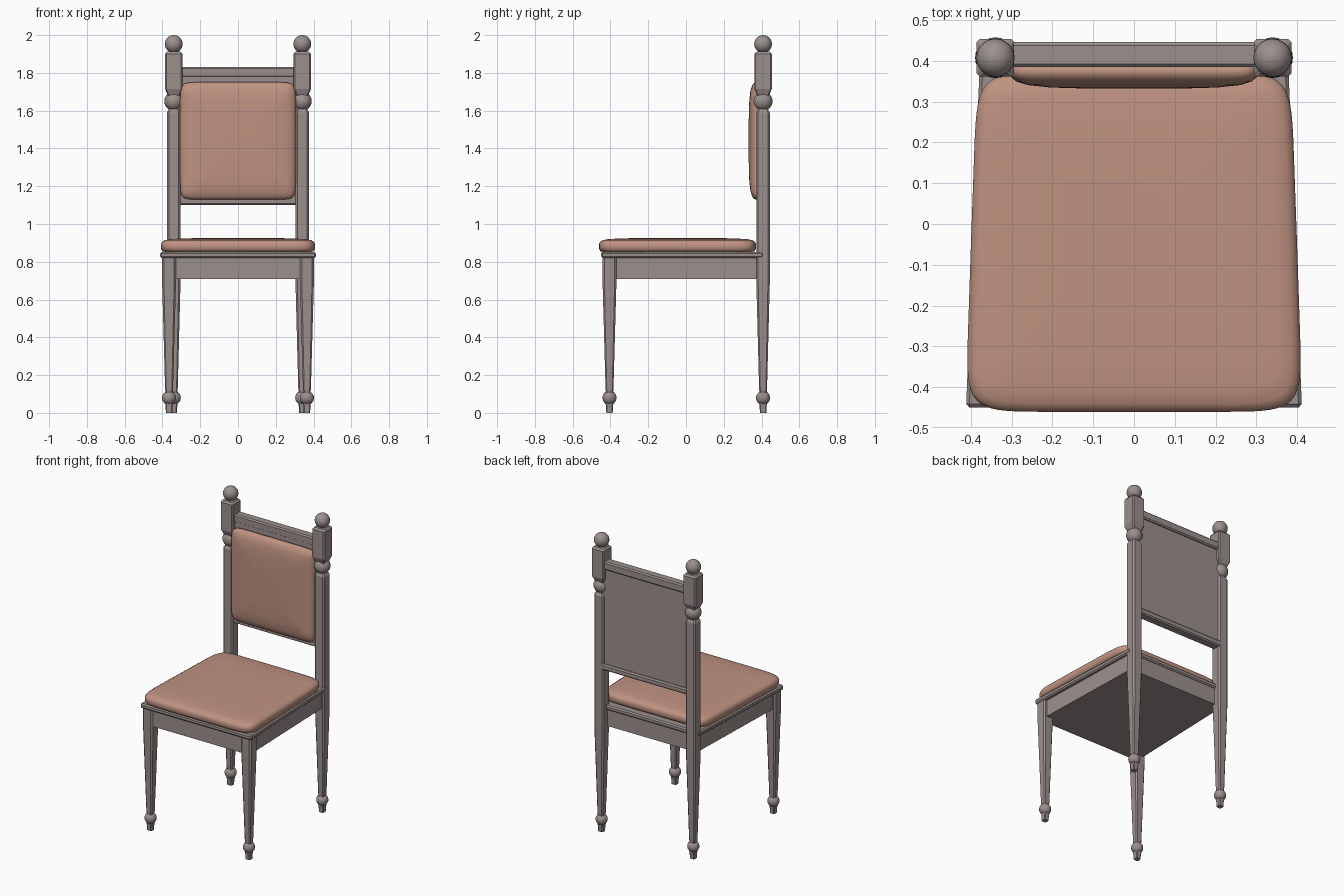
import bpy, bmesh, math
from mathutils import Vector

if "Cube" in bpy.data.objects:
    bpy.data.objects.remove(bpy.data.objects["Cube"])


def material(name, rgb):
    m = bpy.data.materials.new(name)
    m.diffuse_color = (*rgb, 1)
    m.use_nodes = True
    m.node_tree.nodes["Principled BSDF"].inputs["Base Color"].default_value = m.diffuse_color
    return m


WOOD = material("grey_wood", (0.33, 0.28, 0.27))
FABRIC = material("dusty_pink_fabric", (0.52, 0.29, 0.22))


def finish(bm, name, mat, smooth=False):
    bmesh.ops.recalc_face_normals(bm, faces=bm.faces[:])
    me = bpy.data.meshes.new(name)
    bm.to_mesh(me)
    bm.free()
    me.materials.append(mat)
    if smooth:
        for p in me.polygons:
            p.use_smooth = True
    ob = bpy.data.objects.new(name, me)
    bpy.context.collection.objects.link(ob)
    return ob


def loft(name, rings, mat, smooth=False):
    """Skin a stack of closed rings and cap both ends."""
    bm = bmesh.new()
    loops = [[bm.verts.new(p) for p in r] for r in rings]
    n = len(loops[0])
    for a, b in zip(loops, loops[1:]):
        for i in range(n):
            j = (i + 1) % n
            bm.faces.new((a[i], a[j], b[j], b[i]))
    bm.faces.new(loops[0][::-1])
    bm.faces.new(loops[-1])
    return finish(bm, name, mat, smooth)


def square_ring(x, y, z, h, c):
    """Square section with chamfered corners."""
    k = h - c
    pts = [(h, -k), (h, k), (k, h), (-k, h), (-h, k), (-h, -k), (-k, -h), (k, -h)]
    return [(x + u, y + v, z) for u, v in pts]


def post(name, x, y, profile, c):
    return loft(name, [square_ring(x, y, z, h, min(c, h * 0.3)) for z, h in profile], WOOD)


def ball(name, x, y, z, r):
    bm = bmesh.new()
    bmesh.ops.create_uvsphere(bm, u_segments=24, v_segments=14, radius=r)
    bmesh.ops.translate(bm, verts=bm.verts[:], vec=Vector((x, y, z)))
    return finish(bm, name, WOOD, True)


def slab(name, front, back, y0, y1, z0, z1, bevel=0.004):
    """Box whose half width changes from front to back."""
    rings = [[(-front, y0, z), (front, y0, z), (back, y1, z), (-back, y1, z)]
             for z in (z0, z1)]
    ob = loft(name, rings, WOOD)
    if bevel:
        mod = ob.modifiers.new("soft_edges", "BEVEL")
        mod.width, mod.segments = bevel, 1
    return ob


def pillow_outline(a, b, n, steps=72):
    """Rounded rectangle outline."""
    pts = []
    for i in range(steps):
        t = 2 * math.pi * i / steps
        c, s = math.cos(t), math.sin(t)
        pts.append((math.copysign(abs(c) ** (2 / n), c) * a,
                    math.copysign(abs(s) ** (2 / n), s) * b))
    return pts


FRONT_X, FRONT_Y, BACK_X, BACK_Y = 0.365, -0.405, 0.34, 0.408

for side, s in (("left", -1), ("right", 1)):
    # Tapered legs with ball ankles and small feet
    for end, x, y in (("front", FRONT_X * s, FRONT_Y), ("back", BACK_X * s, BACK_Y)):
        post(f"{end}_foot_{side}", x, y, [(0, 0.017), (0.03, 0.018), (0.06, 0.022)], 0.005)
        ball(f"{end}_ankle_ball_{side}", x, y, 0.08, 0.037)
    post(f"front_leg_{side}", FRONT_X * s, FRONT_Y,
         [(0.10, 0.019), (0.13, 0.021), (0.70, 0.037), (0.83, 0.037)], 0.01)
    # Rear leg continues up as the back post
    post(f"back_post_{side}", BACK_X * s, BACK_Y,
         [(0.10, 0.019), (0.13, 0.021), (0.70, 0.036), (1.59, 0.036), (1.61, 0.026), (1.64, 0.026)], 0.01)
    ball(f"post_lower_ball_{side}", BACK_X * s, BACK_Y, 1.65, 0.05)
    post(f"post_block_{side}", BACK_X * s, BACK_Y,
         [(1.67, 0.028), (1.715, 0.046), (1.90, 0.046), (1.912, 0.036)], 0.007)
    ball(f"finial_{side}", BACK_X * s, BACK_Y, 1.953, 0.047)

# Seat frame
slab("apron", 0.385, 0.36, -0.43, 0.40, 0.71, 0.825, 0)
slab("seat_board", 0.412, 0.378, -0.45, 0.41, 0.82, 0.853, 0.008)

# Back rest frame
slab("back_panel", 0.32, 0.32, 0.386, 0.432, 1.105, 1.82, 0)
slab("back_top_rail", 0.32, 0.32, 0.385, 0.446, 1.775, 1.83, 0.008)
slab("back_bottom_rail", 0.32, 0.32, 0.385, 0.446, 1.10, 1.14, 0.008)

# Seat cushion, narrowing toward the back
rings = []
for inset, h in [(0.03, 0), (0.008, 0.006), (0, 0.02), (0, 0.043), (0.006, 0.055),
                 (0.02, 0.064), (0.05, 0.07), (0.12, 0.074), (0.25, 0.076)]:
    ring = []
    for u, v in pillow_outline(0.4 - inset, 0.416 - inset, 10):
        y = v - 0.045
        ring.append((u * (1 - 0.036 * v / 0.416), y, 0.85 + h))
    rings.append(ring)
loft("seat_cushion", rings, FABRIC, True)

# Back cushion, bulging forward
rings = []
for inset, h in [(0, 0), (0, 0.018), (0.005, 0.028), (0.017, 0.038), (0.045, 0.047),
                 (0.10, 0.053), (0.2, 0.056)]:
    rings.append([(u, 0.388 - h, 1.44 + v)
                  for u, v in pillow_outline(0.306 - inset, 0.311 - inset, 14)])
loft("back_cushion", rings, FABRIC, True)
